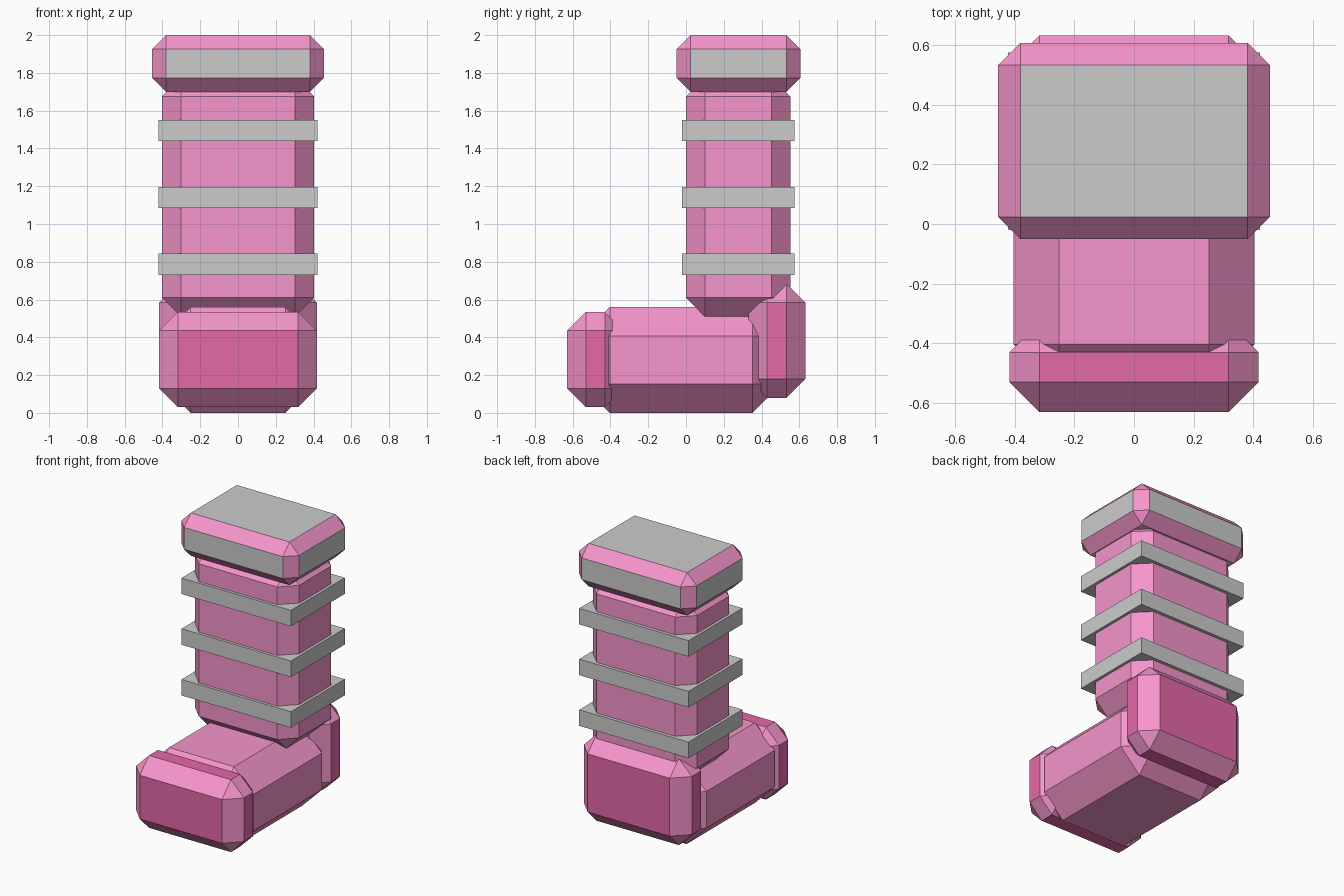
import bpy, bmesh
from mathutils import Matrix, Vector

if "Cube" in bpy.data.objects:
    bpy.data.objects.remove(bpy.data.objects["Cube"])


def material(name, rgb):
    m = bpy.data.materials.new(name)
    m.diffuse_color = (*rgb, 1)
    m.use_nodes = True
    m.node_tree.nodes["Principled BSDF"].inputs["Base Color"].default_value = m.diffuse_color
    return m


PINK = material("pink", (0.92, 0.30, 0.60))
RED = material("deep_red", (0.78, 0.14, 0.39))
GREY = material("grey", (0.8, 0.8, 0.8))


def block(name, x, ys, zs, bevel=0, panel=PINK, edge=PINK):
    """Chamfered box; flat panels and chamfers can differ in colour."""
    lo, hi = Vector((-x, ys[0], zs[0])), Vector((x, ys[1], zs[1]))
    bm = bmesh.new()
    bmesh.ops.create_cube(bm, size=1, matrix=Matrix.Translation((lo + hi) / 2)
                          @ Matrix.Diagonal((*(hi - lo), 1)))
    if bevel:
        bmesh.ops.bevel(bm, geom=bm.edges[:], offset=bevel, segments=1,
                        profile=0.5, affect='EDGES')
    bm.normal_update()
    for f in bm.faces:
        f.material_index = 0 if max(abs(c) for c in f.normal) > 0.99 else 1
    me = bpy.data.meshes.new(name)
    me.materials.append(panel)
    me.materials.append(edge)
    bm.to_mesh(me)
    bm.free()
    ob = bpy.data.objects.new(name, me)
    bpy.context.collection.objects.link(ob)
    return ob


# Foot with toe cap and heel cap
block("foot", 0.403, (-0.555, 0.503), (0, 0.56), 0.152)
block("toe_cap", 0.417, (-0.63, -0.33), (0.03, 0.535), 0.1, RED)
block("heel_cap", 0.417, (0.33, 0.632), (0.08, 0.685), 0.1, RED)

# Shin
block("shin", 0.403, (0, 0.552), (0.51, 1.775), 0.1)

# Grey bands around the shin
for i in range(3):
    z = 0.787 + 0.354 * i
    block(f"shin_band_{i + 1}", 0.422, (-0.02, 0.575), (z - 0.056, z + 0.056), 0, GREY, GREY)

# Knee cuff with grey panels
block("knee_cuff", 0.455, (-0.05, 0.606), (1.70, 2.0), 0.074, GREY)
